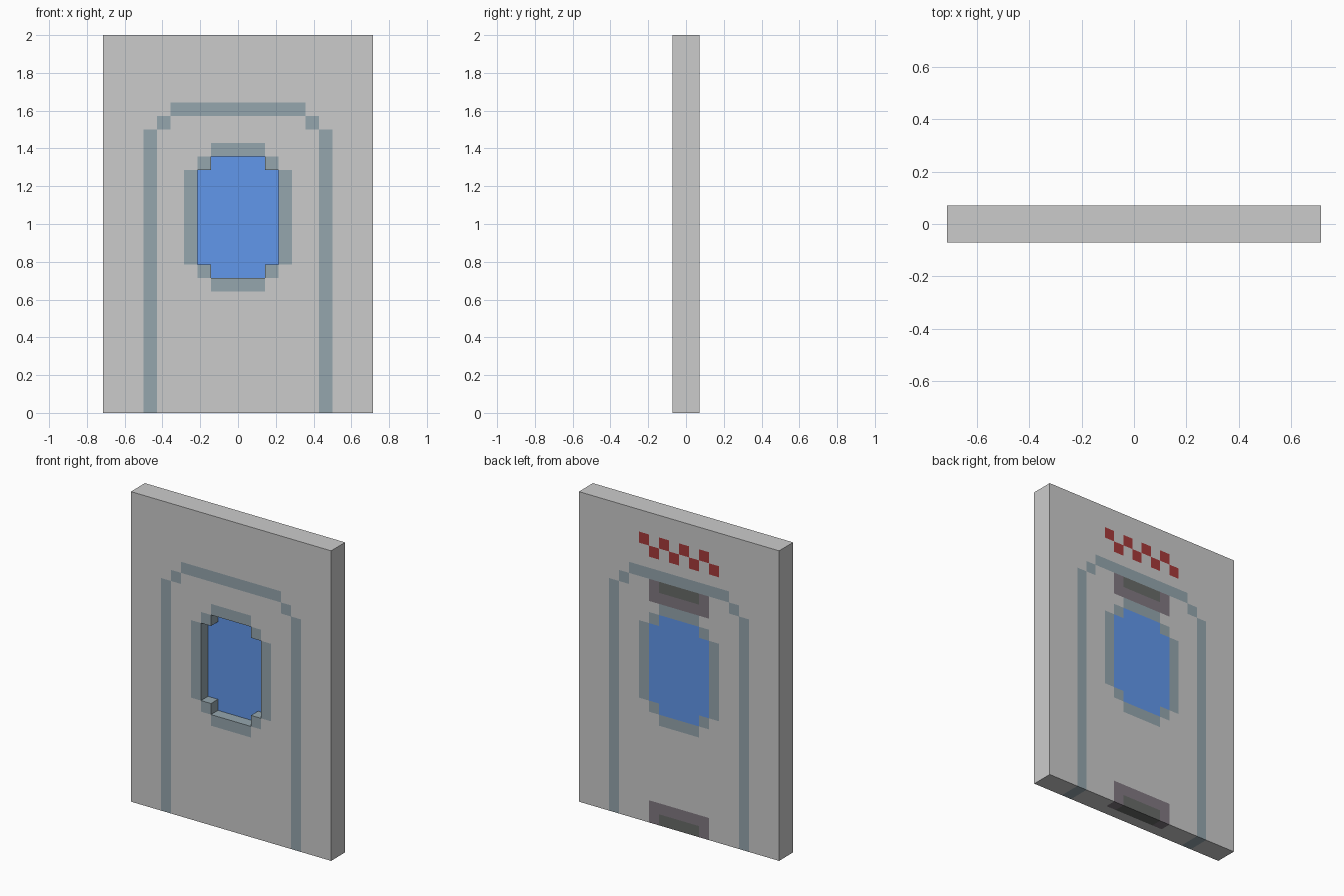
import bpy
import bmesh

if "Cube" in bpy.data.objects:
    bpy.data.objects.remove(bpy.data.objects["Cube"])

V = 1 / 14          # edge of one block: 28 blocks make the 2 unit height
grid = {}           # (x, y, z) block -> part name; y 0 is the front layer, y 1 the back


def fill(part, x0, x1, z0, z1, layers=(0, 1)):
    """Fill a box of blocks with a part; part None carves it away."""
    for x in range(x0, x1):
        for z in range(z0, z1):
            for y in layers:
                grid.pop((x, y, z), None)
                if part:
                    grid[x, y, z] = part


def fill_pair(part, x0, x1, z0, z1, layers=(0, 1)):
    """Fill a box and its mirror image across x = 0."""
    fill(part, x0, x1, z0, z1, layers)
    fill(part, -x1, -x0, z0, z1, layers)


# Wall slab
fill("wall_panel", -10, 10, 0, 28)

# Door outline with stepped corners
fill_pair("door_outline", 6, 7, 0, 21)
fill_pair("door_outline", 5, 6, 21, 22)
fill("door_outline", -5, 5, 22, 23)

# Window surround
fill("window_frame", -2, 2, 9, 20)
fill("window_frame", -3, 3, 10, 19)
fill("window_frame", -4, 4, 11, 18)

# Glass in the back layer, opening in the front layer
for x, z0, z1 in ((2, 10, 19), (3, 11, 18)):
    fill("window_glass", -x, x, z0, z1, (1,))
    fill(None, -x, x, z0, z1, (0,))

# Dark plates on the back, above the window and at the floor
for z0, inner in ((20, 21), (0, 0)):
    fill("back_plate", -3, 3, z0, z0 + 2, (1,))
    fill("plate_inset", -2, 2, inner, inner + 1, (1,))

# Red checker strip on the back
for i in range(8):
    z = 24 + i % 2
    fill("checker_strip", i - 4, i - 3, z, z + 1, (1,))

COLOURS = {
    "door_outline": (0.30, 0.38, 0.42, 1),
    "window_frame": (0.30, 0.38, 0.42, 1),
    "window_glass": (0.12, 0.31, 0.83, 1),
    "back_plate": (0.22, 0.19, 0.22, 1),
    "plate_inset": (0.14, 0.147, 0.14, 1),
    "checker_strip": (0.38, 0.042, 0.042, 1),
}


def build(part):
    """Make one object from the exposed block faces of a part."""
    bm = bmesh.new()
    for cell in (c for c, p in grid.items() if p == part):
        for axis in range(3):
            for side in (0, 1):
                near = list(cell)
                near[axis] += 2 * side - 1
                if tuple(near) in grid:
                    continue
                corners = []
                for u, v in ((0, 0), (1, 0), (1, 1), (0, 1)):
                    p = list(cell)
                    p[axis] += side
                    p[(axis + 1) % 3] += u
                    p[(axis + 2) % 3] += v
                    corners.append(bm.verts.new((p[0] * V, (p[1] - 1) * V, p[2] * V)))
                bm.faces.new(corners if side else corners[::-1])
    bmesh.ops.remove_doubles(bm, verts=bm.verts, dist=V / 100)
    mesh = bpy.data.meshes.new(part)
    bm.to_mesh(mesh)
    bm.free()
    if part in COLOURS:
        mat = bpy.data.materials.new(part)
        mat.diffuse_color = COLOURS[part]
        mat.use_nodes = True
        mat.node_tree.nodes["Principled BSDF"].inputs["Base Color"].default_value = mat.diffuse_color
        mesh.materials.append(mat)
    bpy.context.collection.objects.link(bpy.data.objects.new(part, mesh))


for name in ("wall_panel", *COLOURS):
    build(name)
